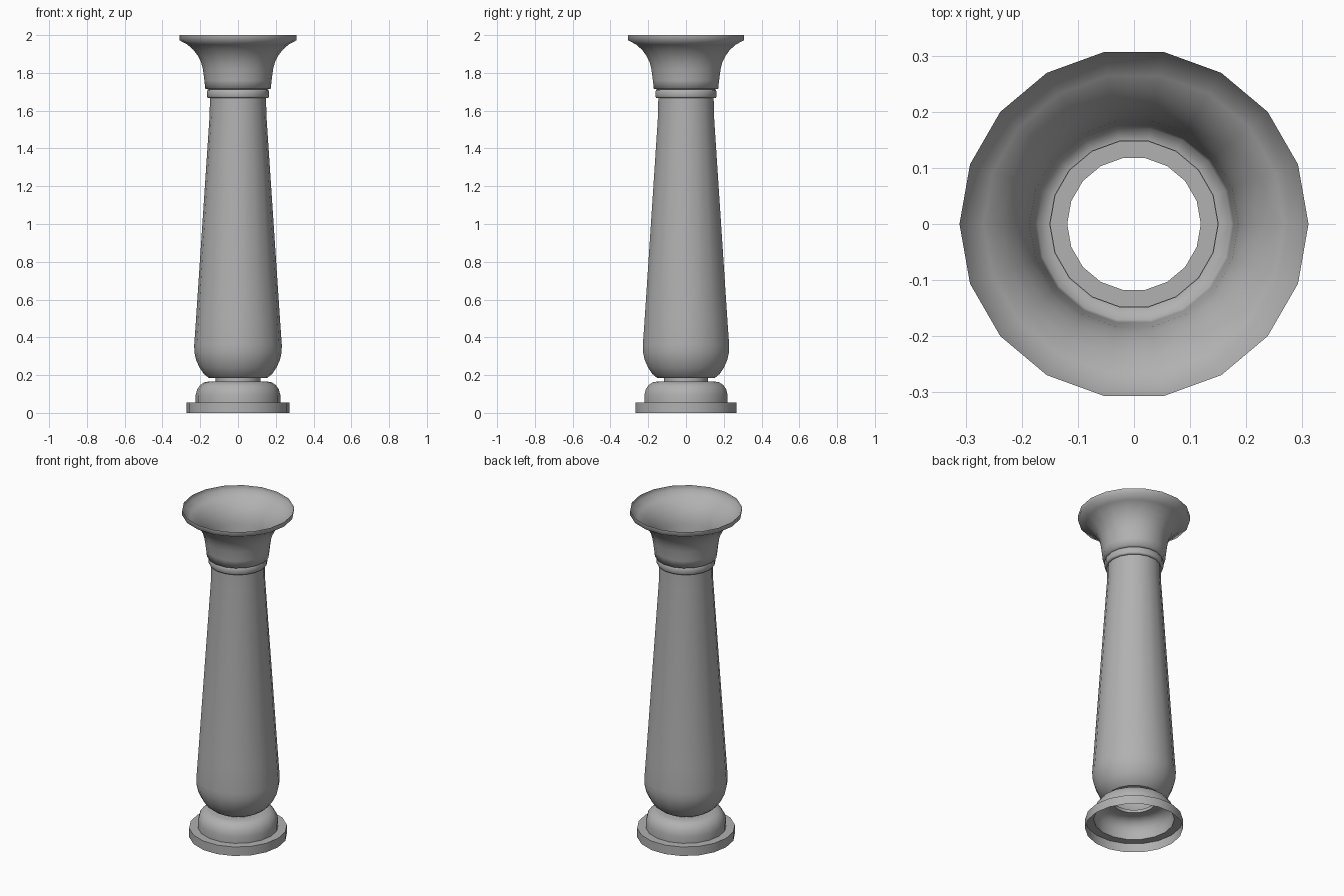
import bpy, bmesh
from math import sin, cos, pi, radians

if "Cube" in bpy.data.objects:
    bpy.data.objects.remove(bpy.data.objects["Cube"])

SIDES = 18

# Dark grey stone
stone = bpy.data.materials.new("dark_stone")
stone.diffuse_color = (0.44, 0.44, 0.44, 1)
stone.use_nodes = True
stone.node_tree.nodes["Principled BSDF"].inputs["Base Color"].default_value = stone.diffuse_color


def lathe(name, profile, angle=40):
    """Revolve (radius, height) points into an open 18-sided shell."""
    bm = bmesh.new()
    rings = [[bm.verts.new((r * cos(2 * pi * i / SIDES), r * sin(2 * pi * i / SIDES), z))
              for i in range(SIDES)] for r, z in profile]
    for low, high in zip(rings, rings[1:]):
        for i in range(SIDES):
            j = (i + 1) % SIDES
            bm.faces.new((low[i], low[j], high[j], high[i]))
    mesh = bpy.data.meshes.new(name)
    bm.to_mesh(mesh)
    bm.free()
    mesh.materials.append(stone)
    obj = bpy.data.objects.new(name, mesh)
    bpy.context.collection.objects.link(obj)
    bpy.ops.object.select_all(action='DESELECT')
    obj.select_set(True)
    bpy.context.view_layer.objects.active = obj
    bpy.ops.object.shade_smooth_by_angle(angle=radians(angle))
    return obj


# Round foot slab with its top ledge
lathe("plinth", [(0.272, 0), (0.272, 0.055), (0.224, 0.055)])

# Rounded cushion and the narrow neck above it
lathe("base_cushion", [(0.224, 0.055), (0.224, 0.095), (0.216, 0.125), (0.2, 0.148),
                       (0.178, 0.162), (0.155, 0.166), (0.119, 0.166)])
lathe("base_neck", [(0.119, 0.166), (0.119, 0.185), (0.155, 0.185)])

# Tapering shaft with a bulbous foot
lathe("shaft", [(0.155, 0.185), (0.182, 0.207), (0.204, 0.24), (0.222, 0.28), (0.231, 0.32),
                (0.232, 0.36), (0.222, 0.5), (0.15, 1.58), (0.149, 1.668)])

# Collar ring under the capital
lathe("collar", [(0.149, 1.668), (0.16, 1.668), (0.164, 1.675), (0.164, 1.702),
                 (0.16, 1.71), (0.15, 1.712)], 80)

# Flared bell-shaped capital, open at the top, with softly shaded edges
lathe("capital", [(0.15, 1.712), (0.173, 1.715), (0.178, 1.76), (0.186, 1.82), (0.195, 1.855),
                  (0.212, 1.89), (0.236, 1.922), (0.268, 1.95), (0.311, 1.973), (0.311, 2.0)], 80)
